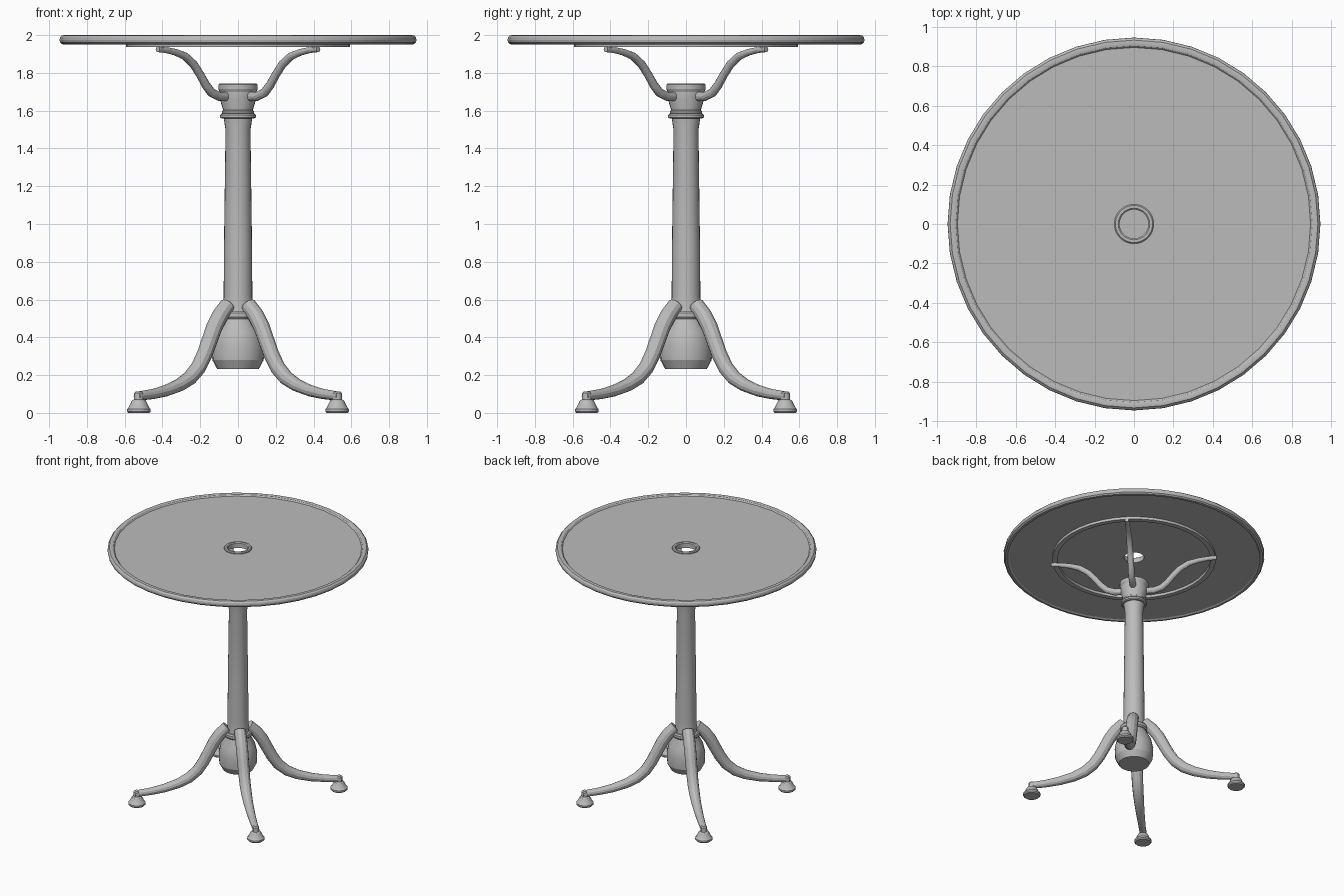
import bpy, bmesh, math
from mathutils import Vector

if "Cube" in bpy.data.objects:
    bpy.data.objects.remove(bpy.data.objects["Cube"])

metal = bpy.data.materials.new("grey metal")
metal.diffuse_color = (0.5, 0.5, 0.5, 1)
metal.use_nodes = True
metal.node_tree.nodes["Principled BSDF"].inputs["Base Color"].default_value = metal.diffuse_color


def finish(name, bm):
    bmesh.ops.recalc_face_normals(bm, faces=bm.faces)
    me = bpy.data.meshes.new(name)
    bm.to_mesh(me)
    bm.free()
    me.materials.append(metal)
    me.shade_smooth()
    me.set_sharp_from_angle(angle=math.radians(24))
    ob = bpy.data.objects.new(name, me)
    bpy.context.collection.objects.link(ob)
    return ob


def skin(bm, rings, closed=False):
    """Join successive rings of vertices; cap the ends unless closed."""
    n = len(rings[0])
    pairs = list(zip(rings, rings[1:]))
    if closed:
        pairs.append((rings[-1], rings[0]))
    for a, b in pairs:
        for i in range(n):
            j = (i + 1) % n
            bm.faces.new((a[i], a[j], b[j], b[i]))
    if not closed:
        bm.faces.new(rings[0])
        bm.faces.new(rings[-1])


def lathe(name, profile, sides, center=(0, 0), closed=False):
    bm = bmesh.new()
    rings = []
    for r, z in profile:
        rings.append([bm.verts.new((center[0] + r * math.cos(2 * math.pi * i / sides),
                                    center[1] + r * math.sin(2 * math.pi * i / sides), z))
                      for i in range(sides)])
    skin(bm, rings, closed)
    return finish(name, bm)


def tube(name, path, sx, sy, sides=12):
    """Tapered tube on a diagonal; path holds (x, z, radius) with |y| = x."""
    bm = bmesh.new()
    pts = [Vector((sx * x, sy * x, z)) for x, z, r in path]
    side = Vector((-sy, sx, 0)).normalized()
    rings = []
    for k, p in enumerate(pts):
        t = (pts[min(k + 1, len(pts) - 1)] - pts[max(k - 1, 0)]).normalized()
        up = side.cross(t)
        r = path[k][2]
        rings.append([bm.verts.new(p + r * (math.cos(a) * side + math.sin(a) * up))
                      for a in (2 * math.pi * i / sides for i in range(sides))])
    skin(bm, rings)
    return finish(name, bm)


# Round top with rolled rim and a collared centre hole
lathe("table_top", [
    (0.073, 1.957), (0.073, 1.994), (0.08, 2.0), (0.094, 2.0), (0.10, 1.994),
    (0.10, 1.987), (0.895, 1.987), (0.903, 1.996), (0.918, 2.0), (0.932, 1.998),
    (0.942, 1.988), (0.945, 1.975), (0.942, 1.961), (0.932, 1.952),
    (0.915, 1.95), (0.903, 1.957)], 40, closed=True)

# Support ring below the top
lathe("support_ring", [(0.555, 1.937), (0.592, 1.937), (0.592, 1.96), (0.555, 1.96)],
      40, closed=True)

# Central post with bulb at the bottom and flared head
lathe("post", [
    (0.11, 0.232), (0.136, 0.28), (0.14, 0.36), (0.124, 0.43), (0.09, 0.495),
    (0.079, 0.55), (0.076, 0.62), (0.074, 0.9), (0.066, 1.5), (0.075, 1.555),
    (0.078, 1.60), (0.097, 1.665), (0.097, 1.70), (0.104, 1.715), (0.104, 1.738),
    (0.098, 1.743)], 24)


# Moulded bands around the post
def band(name, r, z, h):
    lathe(name, [(0.06, z - h), (r - 0.008, z - h), (r, z - h * 0.5), (r, z + h * 0.5),
                 (r - 0.008, z + h), (0.06, z + h)], 24, closed=True)


band("lower_band", 0.103, 0.518, 0.02)
band("upper_band_a", 0.094, 1.571, 0.013)
band("upper_band_b", 0.086, 1.592, 0.011)

leg_path = [
    (0.055, 0.57, 0.042), (0.095, 0.515, 0.044), (0.125, 0.455, 0.044),
    (0.15, 0.385, 0.043), (0.177, 0.31, 0.042), (0.21, 0.24, 0.041),
    (0.255, 0.185, 0.039), (0.31, 0.147, 0.035), (0.38, 0.118, 0.031),
    (0.45, 0.10, 0.027), (0.535, 0.088, 0.024)]
arm_path = [
    (0.055, 1.675, 0.024), (0.10, 1.675, 0.024), (0.14, 1.695, 0.024),
    (0.17, 1.735, 0.023), (0.20, 1.79, 0.022), (0.235, 1.845, 0.022),
    (0.28, 1.888, 0.021), (0.33, 1.909, 0.018), (0.38, 1.921, 0.016),
    (0.425, 1.925, 0.015)]

# Four diagonal legs, feet and top arms
for sx, sy, tag in ((1, -1, "front_right"), (-1, -1, "front_left"),
                    (1, 1, "back_right"), (-1, 1, "back_left")):
    tube(tag + "_leg", leg_path, sx, sy)
    tube(tag + "_arm", arm_path, sx, sy)
    c = (sx * 0.525, sy * 0.525)
    lathe(tag + "_foot", [(0.056, 0), (0.063, 0.008), (0.063, 0.02), (0.056, 0.026),
                          (0.036, 0.066), (0.025, 0.072), (0.024, 0.106), (0.016, 0.113)],
          16, c)
    # Pad joining arm to support ring
    lathe(tag + "_pad", [(0.014, 1.915), (0.016, 1.945)], 12, (sx * 0.407, sy * 0.407))
